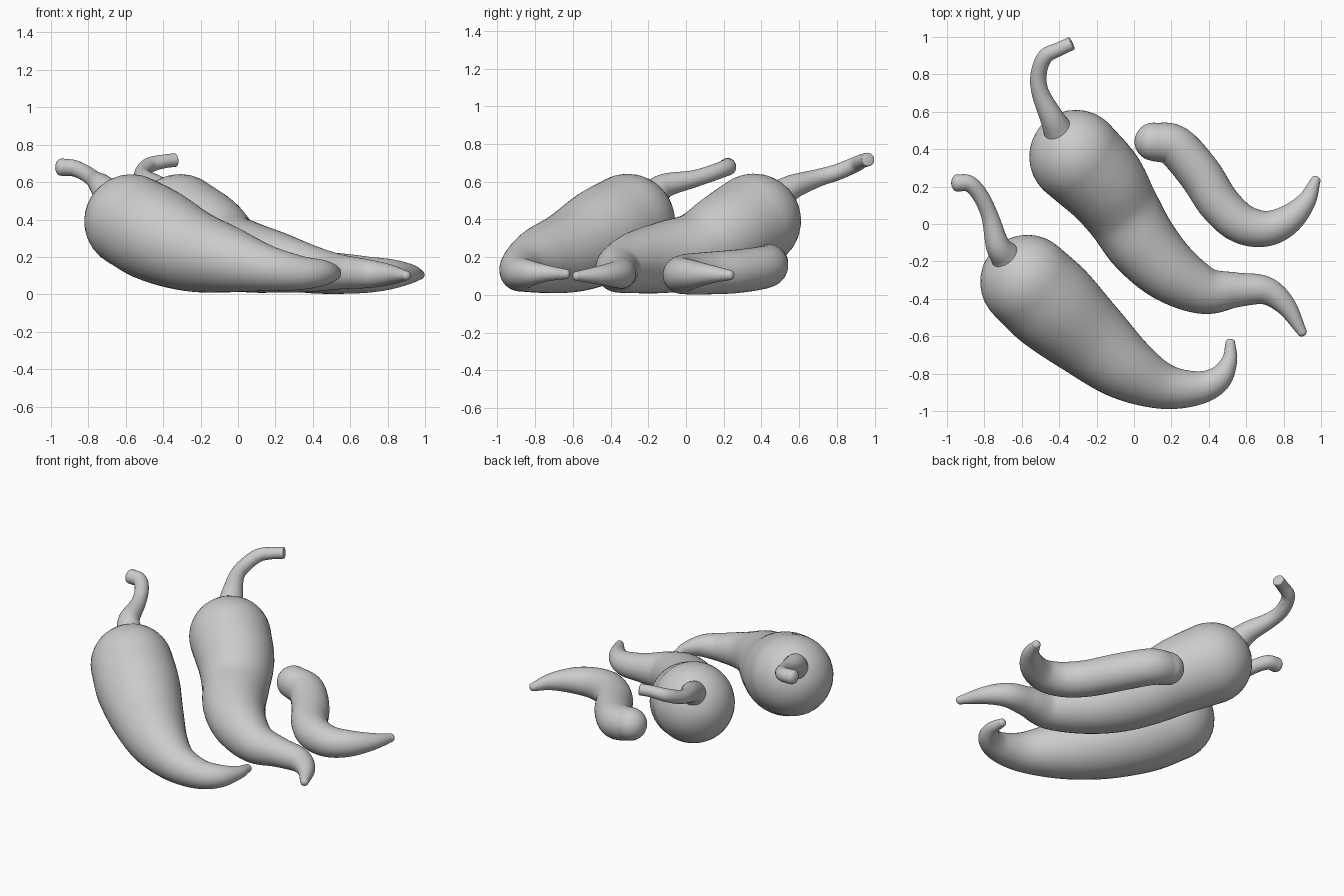
import bpy, bmesh, math
from mathutils import Vector

SIDES = 40
UP = Vector((0, 0, 1))


def spline(pts, steps=8):
    """Smooth curve through (x, y, z, radius) points."""
    p = [Vector(q) for q in pts]
    p = [p[0] * 2 - p[1]] + p + [p[-1] * 2 - p[-2]]
    out = []
    for i in range(1, len(p) - 2):
        a, b, c, d = p[i - 1:i + 3]
        for s in range(steps):
            t = s / steps
            out.append(0.5 * (2 * b + (c - a) * t + (2 * a - 5 * b + 4 * c - d) * t * t
                              + (3 * b - a - 3 * c + d) * t ** 3))
    return out + [p[-2]]


def tube(name, pts, cap_start, cap_end):
    """Sweep a circle of varying radius; caps are dome heights relative to the radius."""
    path = spline(pts)
    pos = [v.to_3d() for v in path]
    n = len(path)
    tan = [(pos[min(i + 1, n - 1)] - pos[max(i - 1, 0)]).normalized() for i in range(n)]
    rings = [(pos[i], tan[i], path[i][3]) for i in range(n)]

    def dome(i, sign, height):
        r = path[i][3]
        return [(pos[i] + tan[i] * sign * height * r * math.sin(a), tan[i], r * math.cos(a))
                for a in (math.radians(k) for k in range(10, 90, 10))]

    rings = dome(0, -1, cap_start)[::-1] + rings + dome(n - 1, 1, cap_end)
    bm = bmesh.new()
    loops = []
    for c, t, r in rings:
        side = t.cross(UP).normalized()
        top = side.cross(t)
        loop = []
        for k in range(SIDES):
            a = 2 * math.pi * k / SIDES
            v = c + (side * math.cos(a) + top * math.sin(a)) * r
            v.z = max(v.z, 0.0)
            loop.append(bm.verts.new(v))
        loops.append(loop)
    for a, b in zip(loops, loops[1:]):
        for k in range(SIDES):
            j = (k + 1) % SIDES
            bm.faces.new((a[k], a[j], b[j], b[k]))
    bm.faces.new(loops[0])
    bm.faces.new(loops[-1])
    bmesh.ops.recalc_face_normals(bm, faces=bm.faces)
    for f in bm.faces:
        f.smooth = True
    me = bpy.data.meshes.new(name)
    bm.to_mesh(me)
    bm.free()
    ob = bpy.data.objects.new(name, me)
    bpy.context.collection.objects.link(ob)
    return ob


# Left pepper body and stem
tube("left_pepper", [
    (-0.57, -0.31, 0.39, 0.252), (-0.43, -0.44, 0.315, 0.255), (-0.25, -0.60, 0.235, 0.222),
    (-0.05, -0.765, 0.185, 0.178), (0.15, -0.865, 0.14, 0.125), (0.33, -0.878, 0.115, 0.092),
    (0.45, -0.83, 0.115, 0.07), (0.51, -0.73, 0.115, 0.042), (0.515, -0.635, 0.11, 0.026)],
    1.0, 0.8)
tube("left_stem", [
    (-0.69, -0.17, 0.53, 0.08), (-0.73, -0.11, 0.58, 0.064), (-0.77, 0.04, 0.615, 0.046),
    (-0.82, 0.15, 0.65, 0.043), (-0.88, 0.215, 0.675, 0.044), (-0.945, 0.22, 0.68, 0.046)],
    0.3, 0.7)

# Middle pepper body and stem
tube("middle_pepper", [
    (-0.31, 0.36, 0.393, 0.25), (-0.17, 0.22, 0.315, 0.235), (-0.06, 0.06, 0.235, 0.205),
    (0.05, -0.11, 0.20, 0.19), (0.20, -0.26, 0.172, 0.165), (0.38, -0.355, 0.138, 0.128),
    (0.55, -0.352, 0.12, 0.093), (0.70, -0.355, 0.11, 0.076), (0.81, -0.435, 0.105, 0.055),
    (0.90, -0.58, 0.10, 0.025)],
    1.0, 0.8)
tube("middle_stem", [
    (-0.405, 0.50, 0.53, 0.08), (-0.44, 0.57, 0.575, 0.064), (-0.50, 0.70, 0.62, 0.047),
    (-0.51, 0.80, 0.65, 0.043), (-0.475, 0.895, 0.69, 0.041), (-0.40, 0.935, 0.71, 0.037),
    (-0.335, 0.965, 0.718, 0.036)],
    0.3, 0.2)

# Small stemless pepper
tube("small_pepper", [
    (0.105, 0.44, 0.167, 0.102), (0.22, 0.415, 0.147, 0.112), (0.35, 0.27, 0.125, 0.115),
    (0.455, 0.11, 0.115, 0.112), (0.57, 0.005, 0.11, 0.107), (0.70, -0.025, 0.105, 0.096),
    (0.82, 0.02, 0.108, 0.08), (0.92, 0.12, 0.11, 0.052), (0.972, 0.235, 0.105, 0.026)],
    1.0, 0.8)
